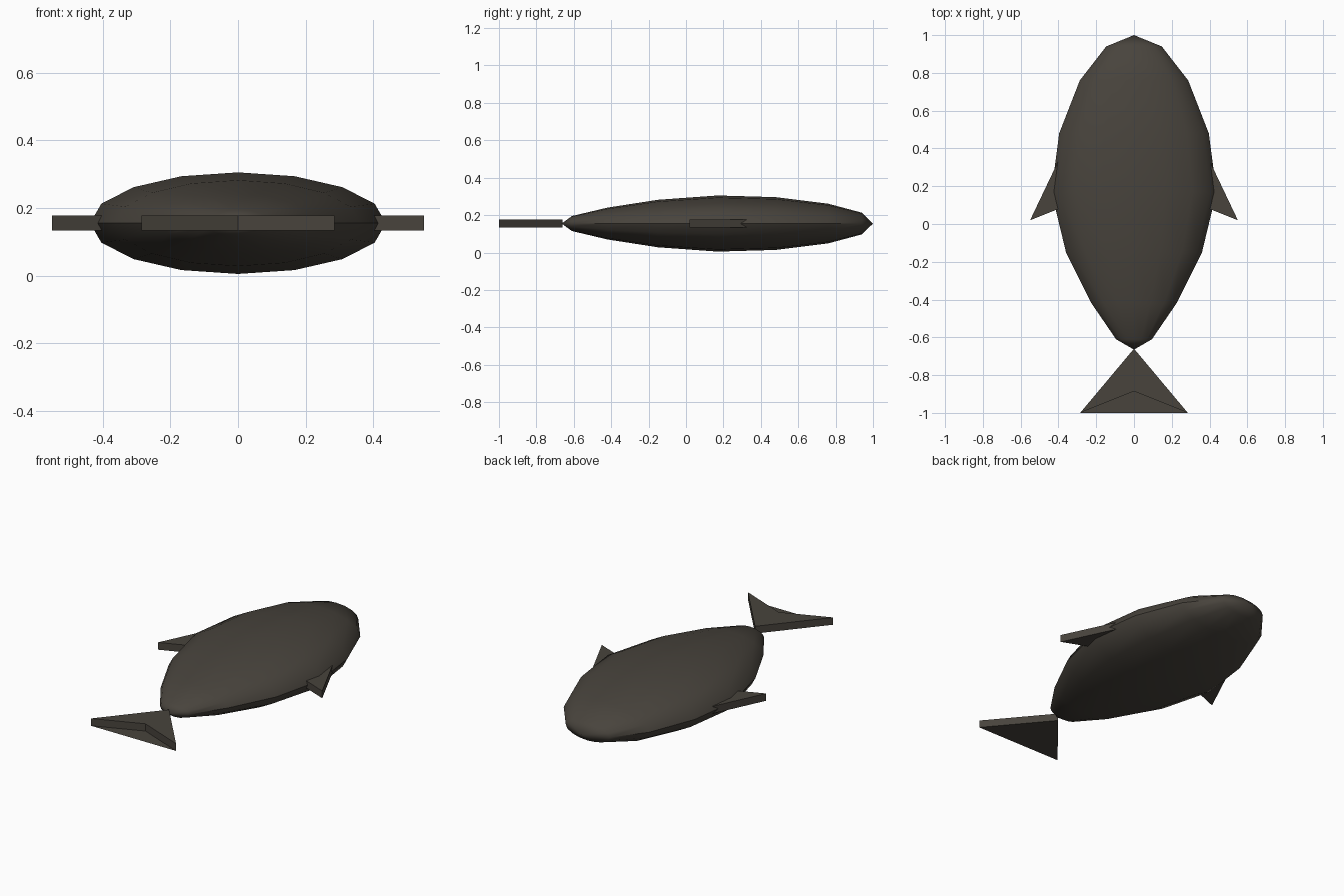
import bpy, bmesh, math

cube = bpy.data.objects.get("Cube")
if cube:
    bpy.data.objects.remove(cube, do_unlink=True)

COLOUR = (0.065, 0.057, 0.046, 1)
skin = bpy.data.materials.new("dark_grey_brown")
skin.use_nodes = True
skin.diffuse_color = COLOUR
skin.node_tree.nodes["Principled BSDF"].inputs["Base Color"].default_value = COLOUR

MID_Z = 0.155      # height of the flat middle plane
HALF_FIN = 0.022   # half thickness of fins and tail


def add_object(name, bm):
    mesh = bpy.data.meshes.new(name)
    bm.to_mesh(mesh)
    bm.free()
    mesh.materials.append(skin)
    obj = bpy.data.objects.new(name, mesh)
    bpy.context.collection.objects.link(obj)
    return obj


def plate(name, top, bottom):
    """Flat plate: outlined walls, a top cap, and a bottom cap from chosen corners."""
    bm = bmesh.new()
    hi = [bm.verts.new((x, y, MID_Z + HALF_FIN)) for x, y in top]
    lo = [bm.verts.new((x, y, MID_Z - HALF_FIN)) for x, y in top]
    n = len(top)
    for i in range(n):
        j = (i + 1) % n
        bm.faces.new((lo[i], lo[j], hi[j], hi[i]))
    bm.faces.new(hi)
    bm.faces.new([lo[i] for i in reversed(bottom)])
    return add_object(name, bm)


# Body: elliptical rings along y, as (y, half width, half height)
RINGS = [(-0.61, 0.095, 0.04), (-0.42, 0.225, 0.085), (-0.15, 0.36, 0.127),
         (0.17, 0.437, 0.15), (0.48, 0.396, 0.141), (0.76, 0.287, 0.106),
         (0.94, 0.147, 0.058)]
SIDES = 16
bm = bmesh.new()
loops = []
for y, w, h in RINGS:
    angles = [2 * math.pi * i / SIDES for i in range(SIDES)]
    loops.append([bm.verts.new((w * math.cos(a), y, MID_Z + h * math.sin(a)))
                  for a in angles])
tail_end = bm.verts.new((0, -0.665, MID_Z))
nose = bm.verts.new((0, 1, MID_Z))
for i in range(SIDES):
    j = (i + 1) % SIDES
    for a, b in zip(loops, loops[1:]):
        bm.faces.new((a[i], b[i], b[j], a[j]))
    bm.faces.new((tail_end, loops[0][i], loops[0][j]))
    bm.faces.new((nose, loops[-1][j], loops[-1][i]))
bmesh.ops.recalc_face_normals(bm, faces=bm.faces)
body = add_object("body", bm)
bpy.context.view_layer.objects.active = body
body.select_set(True)
bpy.ops.object.shade_smooth_by_angle(angle=math.radians(40))
body.select_set(False)

# Tail: notched on top, closed by a full triangle underneath
plate("tail_fin", [(0, -0.66), (-0.285, -1), (0, -0.885), (0.285, -1)], (0, 1, 3))

# Side fins: swept triangles rooted inside the body
fin = [(0.40, 0.335), (0.40, 0.08), (0.55, 0.02)]
plate("left_fin", fin, (0, 1, 2))
plate("right_fin", [(-x, y) for x, y in reversed(fin)], (0, 1, 2))
